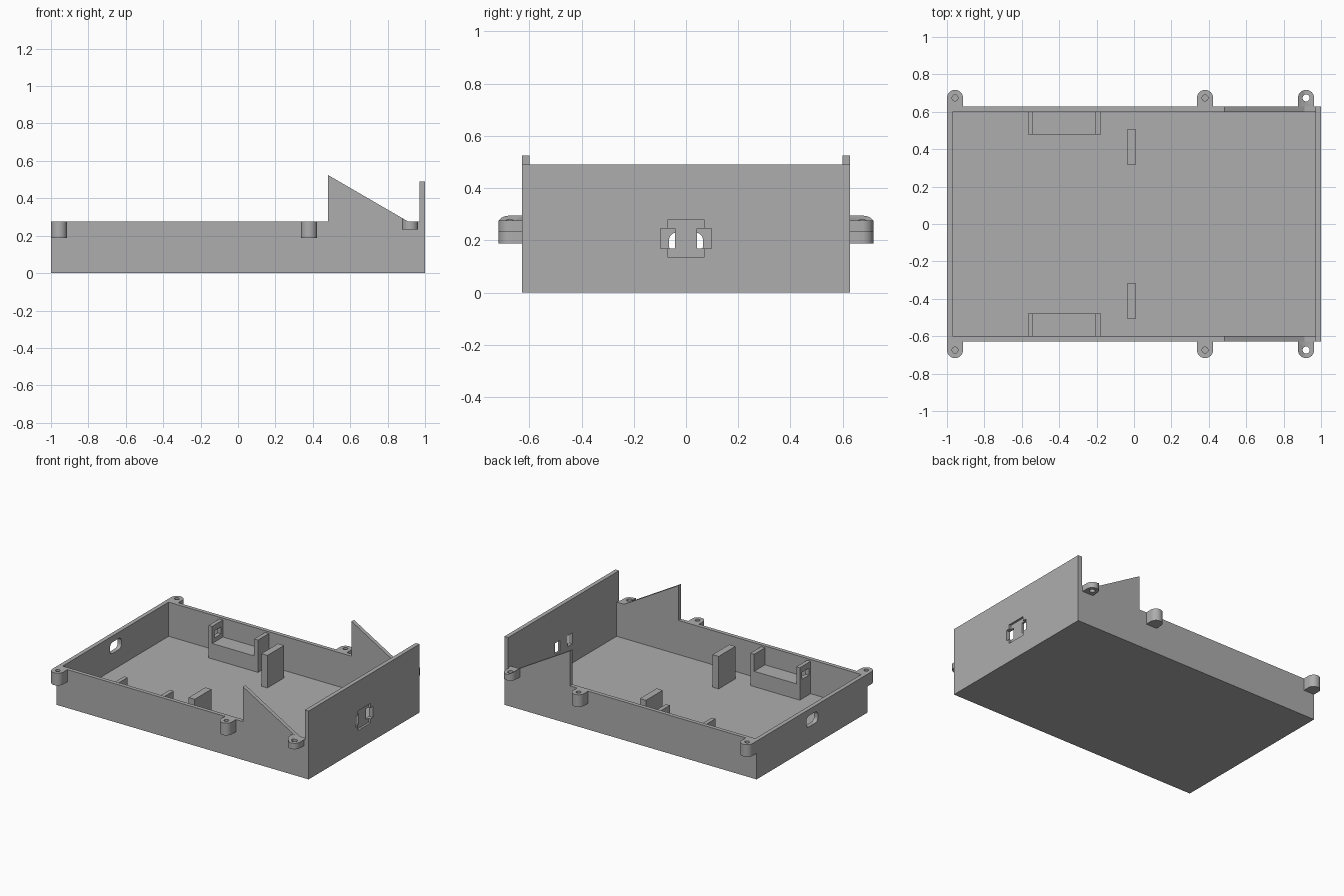
import bpy, bmesh, math
from mathutils import Vector

if "Cube" in bpy.data.objects:
    bpy.data.objects.remove(bpy.data.objects["Cube"], do_unlink=True)

# Single grey plastic
grey = bpy.data.materials.new("grey_plastic")
grey.use_nodes = True
COLOUR = (0.42, 0.42, 0.42, 1)
grey.diffuse_color = COLOUR
grey.node_tree.nodes["Principled BSDF"].inputs["Base Color"].default_value = COLOUR

HALF_Y, INNER_Y = 0.628, 0.6
RIM, FLOOR, SKIN = 0.275, 0.03, 0.03


def prism(name, outline, axis, lo, hi):
    """Extrude a 2D outline along an axis; outline holds the other two coordinates in order."""
    def place(p, d):
        c = list(p)
        c.insert("xyz".index(axis), d)
        return Vector(c)
    bm = bmesh.new()
    face = bm.faces.new([bm.verts.new(place(p, lo)) for p in outline])
    new = bmesh.ops.extrude_face_region(bm, geom=[face])["geom"]
    shift = place((0, 0), hi - lo)
    bmesh.ops.translate(bm, vec=shift, verts=[g for g in new if isinstance(g, bmesh.types.BMVert)])
    bmesh.ops.recalc_face_normals(bm, faces=bm.faces)
    mesh = bpy.data.meshes.new(name)
    bm.to_mesh(mesh)
    bm.free()
    mesh.materials.append(grey)
    obj = bpy.data.objects.new(name, mesh)
    bpy.context.collection.objects.link(obj)
    return obj


def box(name, x, y, z):
    return prism(name, [(x[0], y[0]), (x[1], y[0]), (x[1], y[1]), (x[0], y[1])], "z", *z)


def arc(cx, cy, r, start, end, n):
    return [(cx + r * math.cos(math.radians(start + (end - start) * i / n)),
             cy + r * math.sin(math.radians(start + (end - start) * i / n))) for i in range(n + 1)]


def cut(obj, *cutters):
    """Subtract each cutter from the object and discard it."""
    bpy.context.view_layer.objects.active = obj
    for c in cutters:
        c.hide_render = True
        mod = obj.modifiers.new("cut", "BOOLEAN")
        mod.operation, mod.solver, mod.object = "DIFFERENCE", "EXACT", c
        bpy.ops.object.modifier_apply(modifier=mod.name)
        bpy.data.objects.remove(c, do_unlink=True)


def span(side, a, b):
    return tuple(sorted((side * a, side * b)))


# Open tray with a rounded port in the left-hand end wall
tray = box("tray", (-1, 0.97), (-HALF_Y, HALF_Y), (0, RIM))
port = []
for cy, cz, a in ((0.035, 0.2, 0), (-0.035, 0.2, 90), (-0.035, 0.18, 180), (0.035, 0.18, 270)):
    port += arc(cy, cz, 0.03, a, a + 90, 6)
cut(tray,
    box("cavity", (-0.97, 1.1), (-INNER_Y, INNER_Y), (FLOOR, 0.5)),
    prism("port", port, "x", -1.1, -0.9))

# Tall end panel with a shallow recess and two through slots
panel = box("end_panel", (0.97, 1), (-HALF_Y, HALF_Y), (0, 0.49))
cut(panel,
    box("recess", (0.985, 1.1), (-0.07, 0.07), (0.137, 0.277)),
    *[box("slot", (0.9, 1.1), span(s, 0.042, 0.098), (0.168, 0.246)) for s in (-1, 1)])

for side, label in ((1, "back"), (-1, "front")):
    # Triangular gusset rising from the side wall
    prism("gusset_" + label, [(0.48, RIM), (0.911, RIM), (0.48, 0.525)],
          "y", *span(side, INNER_Y, HALF_Y))

    # Screw lugs along the side; the last is thinner, drilled through and follows the gusset slope
    for i, (x, low, hole_low, r) in enumerate(((-0.957, 0.187, 0.21, 0.016),
                                               (0.38, 0.187, 0.21, 0.016),
                                               (0.92, 0.232, 0.1, 0.019))):
        sloped = i == 2
        outline = [(x + 0.043, HALF_Y)] + arc(x, 0.674, 0.043, 0, 180, 24) + [(x - 0.043, HALF_Y)]
        lug = prism(f"lug_{label}_{i + 1}", [(px, side * py) for px, py in outline],
                    "z", low, 0.32 if sloped else RIM)
        if sloped:
            cut(lug, prism("slope", [(0.8, 0.339), (0.911, RIM), (1.1, RIM), (1.1, 0.5), (0.8, 0.5)],
                           "y", *span(side, 0.5, 0.8)))
        cut(lug, prism("hole", arc(x, side * 0.674, r, 0, 345, 23), "z", hole_low, 0.5))

    # Bracket: low ledge between two uprights, one of them with a window
    y = span(side, 0.478, INNER_Y)
    box("ledge_" + label, (-0.54, -0.206), y, (FLOOR, 0.14))
    box("plain_upright_" + label, (-0.206, -0.176), y, (FLOOR, 0.262))
    slotted = box("slotted_upright_" + label, (-0.568, -0.54), y, (FLOOR, 0.262))
    cut(slotted, box("window", (-0.7, -0.4), span(side, 0.505, 0.58), (0.17, 0.22)))

    # Free-standing support post
    box("post_" + label, (-0.037, 0.011), span(side, 0.317, 0.506), (FLOOR, 0.263))

# Smooth only the rounded surfaces
bpy.ops.object.select_all(action="DESELECT")
for obj in bpy.context.collection.objects:
    if obj.type == "MESH" and obj.name.startswith(("lug", "tray")):
        obj.select_set(True)
        bpy.context.view_layer.objects.active = obj
bpy.ops.object.shade_smooth_by_angle(angle=math.radians(30))
